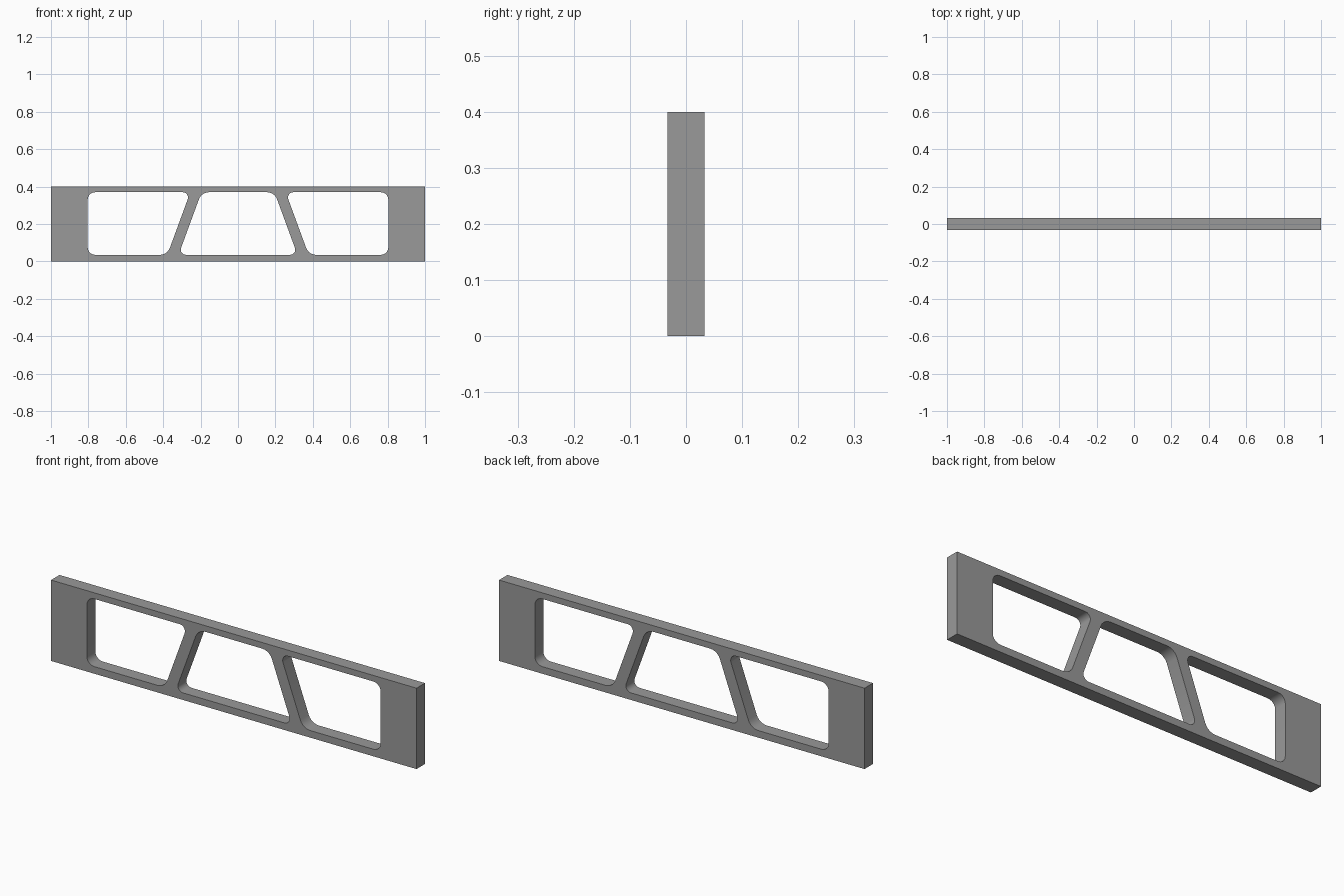
import bpy, bmesh
from mathutils import Vector

if "Cube" in bpy.data.objects:
    bpy.data.objects.remove(bpy.data.objects["Cube"])

HALF_DEPTH = 0.033
ROUND = 0.04      # distance from each corner where its rounding starts
STEPS = 5


def rounded(corners):
    """Round every corner with a constant-offset curve."""
    pts = [Vector(c) for c in corners]
    out = []
    for i, c in enumerate(pts):
        a = c + (pts[i - 1] - c).normalized() * ROUND
        b = c + (pts[(i + 1) % len(pts)] - c).normalized() * ROUND
        # rational quadratic = true circular arc tangent to both sides
        w = (b - a).length / 2 / ROUND
        for k in range(STEPS + 1):
            t = k / STEPS
            f0, f1, f2 = (1 - t) ** 2, 2 * t * (1 - t) * w, t * t
            out.append((a * f0 + c * f1 + b * f2) / (f0 + f1 + f2))
    return out


# Profiles in x, z: outer plate, middle window, mirrored side windows
LOW, HIGH = 0.035, 0.37
outer = [(-1, 0), (1, 0), (1, 0.4), (-1, 0.4)]
middle = [(-0.318, LOW), (0.318, LOW), (0.195, HIGH), (-0.195, HIGH)]
side = [(0.378, LOW), (0.804, LOW), (0.804, HIGH), (0.255, HIGH)]
loops = [[Vector(p) for p in outer], rounded(middle), rounded(side),
         rounded([(-x, z) for x, z in side])]

# Fill the outline with its windows, then extrude to thickness
bm = bmesh.new()
edges = []
for loop in loops:
    vs = [bm.verts.new((p.x, -HALF_DEPTH, p.y)) for p in loop]
    edges += [bm.edges.new((v, vs[(i + 1) % len(vs)])) for i, v in enumerate(vs)]
bmesh.ops.triangle_fill(bm, edges=edges, use_beauty=True)
ext = bmesh.ops.extrude_face_region(bm, geom=bm.faces[:], use_keep_orig=True)
bmesh.ops.translate(bm, vec=(0, 2 * HALF_DEPTH, 0),
                    verts=[g for g in ext["geom"] if isinstance(g, bmesh.types.BMVert)])
bmesh.ops.recalc_face_normals(bm, faces=bm.faces[:])

mesh = bpy.data.meshes.new("truss_panel")
bm.to_mesh(mesh)
bm.free()
panel = bpy.data.objects.new("truss_panel", mesh)
bpy.context.collection.objects.link(panel)

grey = bpy.data.materials.new("mid_grey")
grey.diffuse_color = (0.32, 0.32, 0.32, 1)
grey.use_nodes = True
grey.node_tree.nodes["Principled BSDF"].inputs["Base Color"].default_value = grey.diffuse_color
mesh.materials.append(grey)

# Smooth window corners, sharp rims
bpy.context.view_layer.objects.active = panel
panel.select_set(True)
bpy.ops.object.shade_smooth_by_angle(angle=0.6)
